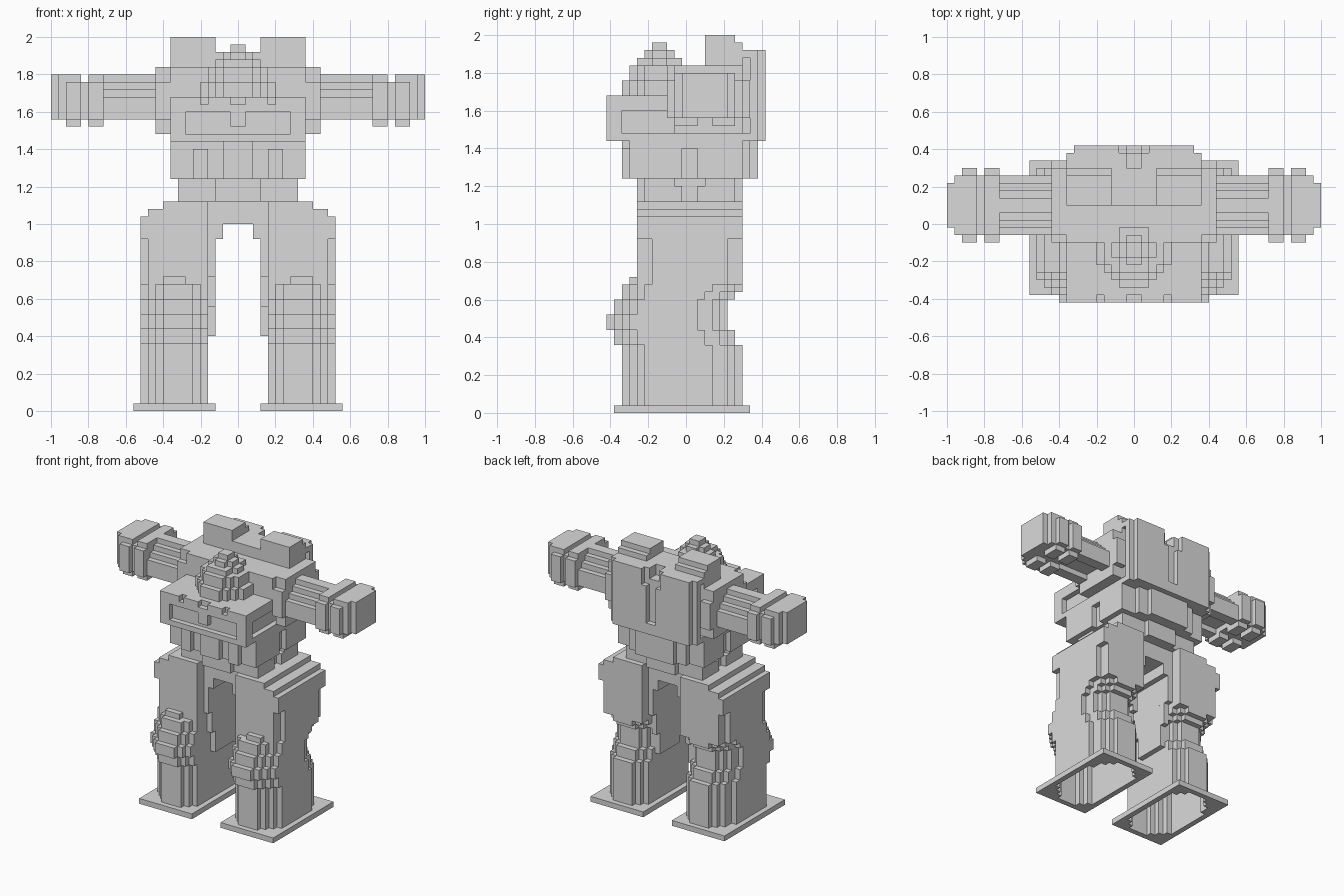
import bpy
import bmesh

UNIT = 0.04          # edge of one building block
DEPTH_START = -0.42  # y of the foremost block face

cube = bpy.data.objects.get("Cube")
if cube:
    bpy.data.objects.remove(cube, do_unlink=True)

grey = bpy.data.materials.new("plain_grey")
grey.use_nodes = True
grey.diffuse_color = (0.7, 0.7, 0.7, 1)
grey.node_tree.nodes["Principled BSDF"].inputs["Base Color"].default_value = (0.7, 0.7, 0.7, 1)


def place(i, j, k):
    """Block coordinates to model space."""
    return (i * UNIT, DEPTH_START + j * UNIT, k * UNIT)


def add_prism(bm, outline, bottom, top, open_bottom=False):
    """Extrude a counter-clockwise outline between two heights."""
    low = [bm.verts.new(place(i, j, bottom)) for i, j in outline]
    high = [bm.verts.new(place(i, j, top)) for i, j in outline]
    count = len(outline)
    for n in range(count):
        m = (n + 1) % count
        bm.faces.new((low[n], low[m], high[m], high[n]))
    bm.faces.new(high)
    if not open_bottom:
        bm.faces.new(low[::-1])


def add_box(bm, left, right, front, back, bottom, top):
    corners = [(left, front), (right, front), (right, back), (left, back)]
    add_prism(bm, corners, bottom, top)


def finish(name, bm):
    """Make the object and mirror it to the other side."""
    mesh = bpy.data.meshes.new(name)
    bm.to_mesh(mesh)
    bm.free()
    mesh.materials.append(grey)
    obj = bpy.data.objects.new(name, mesh)
    bpy.context.collection.objects.link(obj)
    mirror = obj.modifiers.new("both_sides", "MIRROR")
    mirror.use_mirror_merge = False


def build(name, *boxes):
    """Boxes given as left, right, front, back, bottom, top."""
    bm = bmesh.new()
    for box in boxes:
        add_box(bm, *box)
    finish(name, bm)


# Columns across the leg: left, right, how far they sit back from the surface
COLUMNS = [(4, 5, 2), (5, 6, 1), (6, 10, 0), (10, 11, 1), (11, 12, 2), (12, 13, 3)]


def rear_inset(inset):
    return inset + (inset == 3)


def leg_outline(front, back):
    outline = []
    for left, right, inset in COLUMNS:
        outline += [(left, front + inset), (right, front + inset)]
    for left, right, inset in reversed(COLUMNS):
        edge = back - rear_inset(inset)
        outline += [(right, edge), (left, edge)]
    return outline


# Foot plates, open under the hollow shins
bm = bmesh.new()
add_box(bm, 3, 4, 1, 19, 0, 1)
add_box(bm, 13, 14, 1, 19, 0, 1)
for left, right, inset in COLUMNS:
    add_box(bm, left, right, 1, 2 + inset, 0, 1)
    add_box(bm, left, right, 18 - rear_inset(inset), 19, 0, 1)
finish("foot_plate", bm)

# Shins
bm = bmesh.new()
add_prism(bm, leg_outline(2, 18), 1, 9, open_bottom=True)
finish("shin", bm)

# Bulging knees with a hollow behind them: bottom, top, front, back
bm = bmesh.new()
for bottom, top, front, back in [(9, 11, 1, 17), (11, 13, 0, 16), (13, 15, 1, 16),
                                 (15, 16, 2, 17), (16, 17, 2, 18)]:
    add_prism(bm, leg_outline(front, back), bottom, top)
add_box(bm, 7, 10, 3, 6, 17, 18)
finish("knee", bm)

# Thighs and inner guards
build("thigh", (4, 12, 4, 18, 17, 23), (12, 13, 6, 16, 17, 23))
bm = bmesh.new()
for step, (bottom, top) in enumerate([(18, 23), (14, 18), (10, 14)]):
    add_box(bm, 3, 4, 6 + step, 16 - step, bottom, top)
finish("inner_leg_guard", bm)

# Hips, stepped on the outside, and the recessed pelvis
bm = bmesh.new()
for right, bottom, top in [(13, 23, 26), (12, 26, 27), (10, 27, 28)]:
    add_box(bm, 4, right, 4, 18, bottom, top)
finish("hip", bm)
build("pelvis", (0, 4, 6, 16, 25, 28), (2, 4, 6, 16, 23, 25))

# Waist with front and rear tabs and a flared groove at each side
build("waist",
      (0, 7, 5, 17, 28, 31),
      (7, 8, 5, 10, 28, 30),
      (7, 8, 12, 17, 28, 30),
      (7, 8, 5, 9, 30, 31),
      (7, 8, 13, 17, 30, 31))
build("waist_tab", (0, 3, 4, 18, 28, 31))

# Abdomen, with a stepped block down the back
build("abdomen",
      (0, 8, 3, 18, 31, 36),
      (8, 9, 3, 10, 31, 35),
      (8, 9, 12, 18, 31, 35),
      (8, 9, 3, 18, 35, 36))
build("abdomen_ribs",
      (0, 2, 2, 3, 31, 36),
      (4, 6, 2, 3, 31, 35),
      (0, 6, 18, 19, 31, 36),
      (0, 4, 19, 20, 31, 36))

# Chest: body with recessed flanks, and the upper block
build("chest",
      (0, 9, 2, 20, 36, 37),
      (0, 8, 2, 20, 37, 40),
      (0, 9, 2, 18, 40, 42),
      (0, 9, 8, 14, 42, 46))

# Front slab framing a recessed grille, with a notched upper edge
build("chest_front",
      (0, 9, 0, 2, 36, 37),
      (0, 7, 1, 2, 37, 40),
      (7, 9, 0, 2, 37, 40),
      (0, 9, 0, 2, 40, 41),
      (0, 9, 1, 2, 41, 42),
      (1, 4, 0, 1, 41, 42),
      (5, 9, 0, 1, 41, 42),
      (0, 1, 0, 1, 38, 40))

# Domed head in shrinking rounded layers: radius, bottom, top
bm = bmesh.new()
MIDDLE = 7
for radius, bottom, top in [(5, 42, 44), (4, 44, 46), (3, 46, 47), (2, 47, 48), (1, 48, 49)]:
    for across in range(radius):
        reach = round((radius ** 2 - (across + 0.6) ** 2) ** 0.5)
        add_box(bm, across, across + 1, MIDDLE - reach, MIDDLE + reach, bottom, top)
finish("head", bm)

# Backpack with a notched top, recessed sides, rear plates and raised blocks
build("backpack",
      (1, 8, 13, 20, 36, 48),
      (0, 1, 13, 20, 36, 46),
      (0, 1, 13, 18, 46, 48),
      (8, 9, 13, 18, 36, 48),
      (8, 9, 18, 19, 47, 48),
      (8, 9, 19, 20, 36, 48))
build("backpack_plate",
      (1, 8, 20, 21, 36, 45),
      (2, 8, 20, 21, 45, 48),
      (0, 1, 20, 21, 36, 38))
build("backpack_stack", (3, 9, 13, 17, 48, 50), (3, 9, 17, 18, 48, 49))

# Shoulders with clipped corners
build("shoulder", (9, 11, 8, 19, 39, 44), (9, 11, 9, 18, 37, 46))

# Ribbed arms with a stepped upper side
bm = bmesh.new()
for step, top in enumerate([45, 44, 43, 42]):
    add_box(bm, 11, 18, 12 - step, 14 + step, 40, top)
add_box(bm, 11, 18, 9, 11, 39, 40)
add_box(bm, 11, 18, 15, 17, 39, 40)
finish("arm", bm)

# Cuffs and hands with raised bands and small studs underneath
build("cuff", (18, 20, 9, 17, 39, 45))
build("wrist", (20, 21, 9, 17, 39, 44))
build("hand", (21, 24, 9, 17, 39, 45), (24, 25, 10, 16, 39, 45))
bm = bmesh.new()
for left in (18, 21):
    add_box(bm, left, left + 2, 8, 18, 39, 44)
    for front in (9, 14):
        add_box(bm, left, left + 2, front, front + 3, 38, 39)
finish("arm_band", bm)
